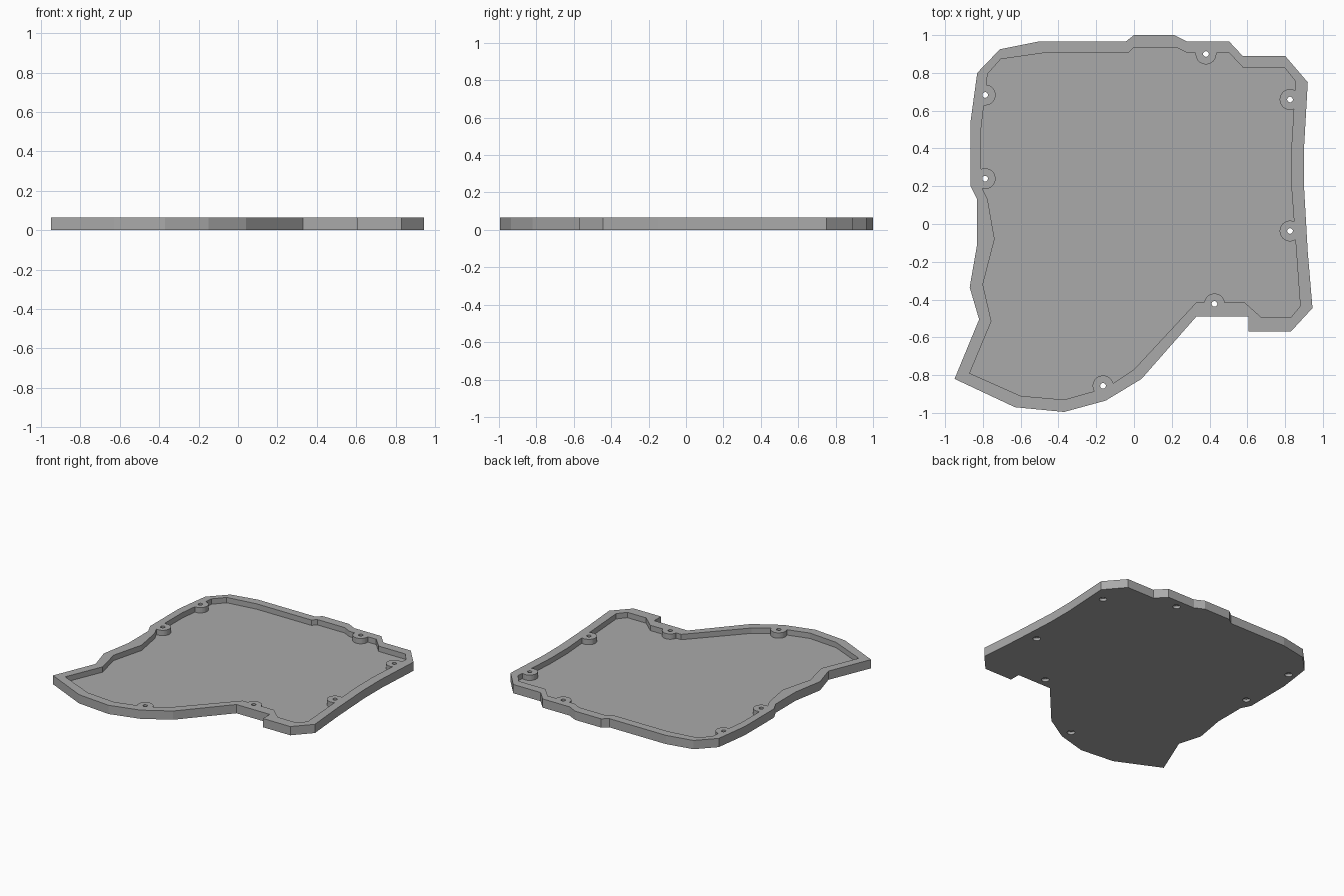
import bpy
import bmesh
from mathutils import Vector

cube = bpy.data.objects.get("Cube")
if cube:
    bpy.data.objects.remove(cube, do_unlink=True)

HEIGHT, FLOOR = 0.065, 0.025

grey = bpy.data.materials.new("plain grey")
grey.use_nodes = True
COLOUR = (0.40, 0.40, 0.40, 1)
grey.diffuse_color = COLOUR
grey.node_tree.nodes["Principled BSDF"].inputs["Base Color"].default_value = COLOUR

# Outer edge of the tray, counter-clockwise from the front left corner
outline = [
    (-.95, -.82), (-.63, -.97), (-.37, -.995), (-.15, -.935), (.04, -.82),
    (.33, -.49), (.605, -.49), (.605, -.57), (.83, -.57), (.945, -.445),
    (.92, -.15), (.9, .2), (.9, .4), (.92, .75), (.8, .89), (.575, .89),
    (.505, .965), (.283, .965), (.214, 1), (0, 1), (-.045, .965),
    (-.51, .965), (-.71, .925), (-.83, .8), (-.865, .545), (-.865, .2),
    (-.83, .13), (-.83, -.105), (-.87, -.335), (-.82, -.505)]

# Inner edge of the raised rim
pocket_edge = [
    (-.87, -.79), (-.6, -.91), (-.37, -.93), (-.21, -.885), (-.105, -.84),
    (0, -.77), (.33, -.415), (.585, -.415), (.675, -.495), (.83, -.495),
    (.88, -.435), (.855, -.09), (.833, .2), (.833, .4), (.855, .755),
    (.8, .825), (.58, .825), (.505, .905), (.283, .905), (.225, .935),
    (0, .935), (-.03, .905), (-.48, .905), (-.705, .873), (-.775, .795),
    (-.81, .5), (-.81, .2), (-.775, .13), (-.738, -.08), (-.8, -.32),
    (-.755, -.515)]

# Screw positions
screws = [(-.788, .683), (-.788, .24), (.381, .9), (.826, .659),
          (.826, -.037), (.426, -.423), (-.164, -.857)]


def finish(name, bm):
    bmesh.ops.recalc_face_normals(bm, faces=bm.faces)
    mesh = bpy.data.meshes.new(name)
    bm.to_mesh(mesh)
    bm.free()
    mesh.materials.append(grey)
    obj = bpy.data.objects.new(name, mesh)
    bpy.context.collection.objects.link(obj)
    return obj


def prism(name, points, bottom, top):
    bm = bmesh.new()
    face = bm.faces.new([bm.verts.new((x, y, bottom)) for x, y in points])
    result = bmesh.ops.extrude_face_region(bm, geom=[face])
    verts = [v for v in result["geom"] if isinstance(v, bmesh.types.BMVert)]
    bmesh.ops.translate(bm, verts=verts, vec=(0, 0, top - bottom))
    return finish(name, bm)


def cylinders(name, low_radius, high_radius, bottom, top, sides=32):
    bm = bmesh.new()
    for x, y in screws:
        made = bmesh.ops.create_cone(bm, cap_ends=True, segments=sides,
                                     radius1=low_radius, radius2=high_radius,
                                     depth=top - bottom)
        bmesh.ops.translate(bm, verts=made["verts"],
                            vec=Vector((x, y, (top + bottom) / 2)))
    return finish(name, bm)


def cut(target, cutter):
    cutter.hide_render = True
    mod = target.modifiers.new("cut", "BOOLEAN")
    mod.operation, mod.solver, mod.object = "DIFFERENCE", "EXACT", cutter
    bpy.context.view_layer.objects.active = target
    bpy.ops.object.modifier_apply(modifier=mod.name)
    bpy.data.objects.remove(cutter, do_unlink=True)


# Recess shape, leaving a round boss standing at each screw
recess = prism("recess_cutter", pocket_edge, FLOOR, HEIGHT + 0.1)
cut(recess, cylinders("boss_cutter", .055, .055, 0, HEIGHT + 0.2))

# Tray with floor, rim and bosses, then screw holes widened underneath
tray = prism("case_bottom_tray", outline, 0, HEIGHT)
cut(tray, recess)
cut(tray, cylinders("hole_cutter", .015, .015, -0.1, HEIGHT + 0.1, 24))
cut(tray, cylinders("screw_head_cutter", .026, .026, -0.1, .02, 24))
